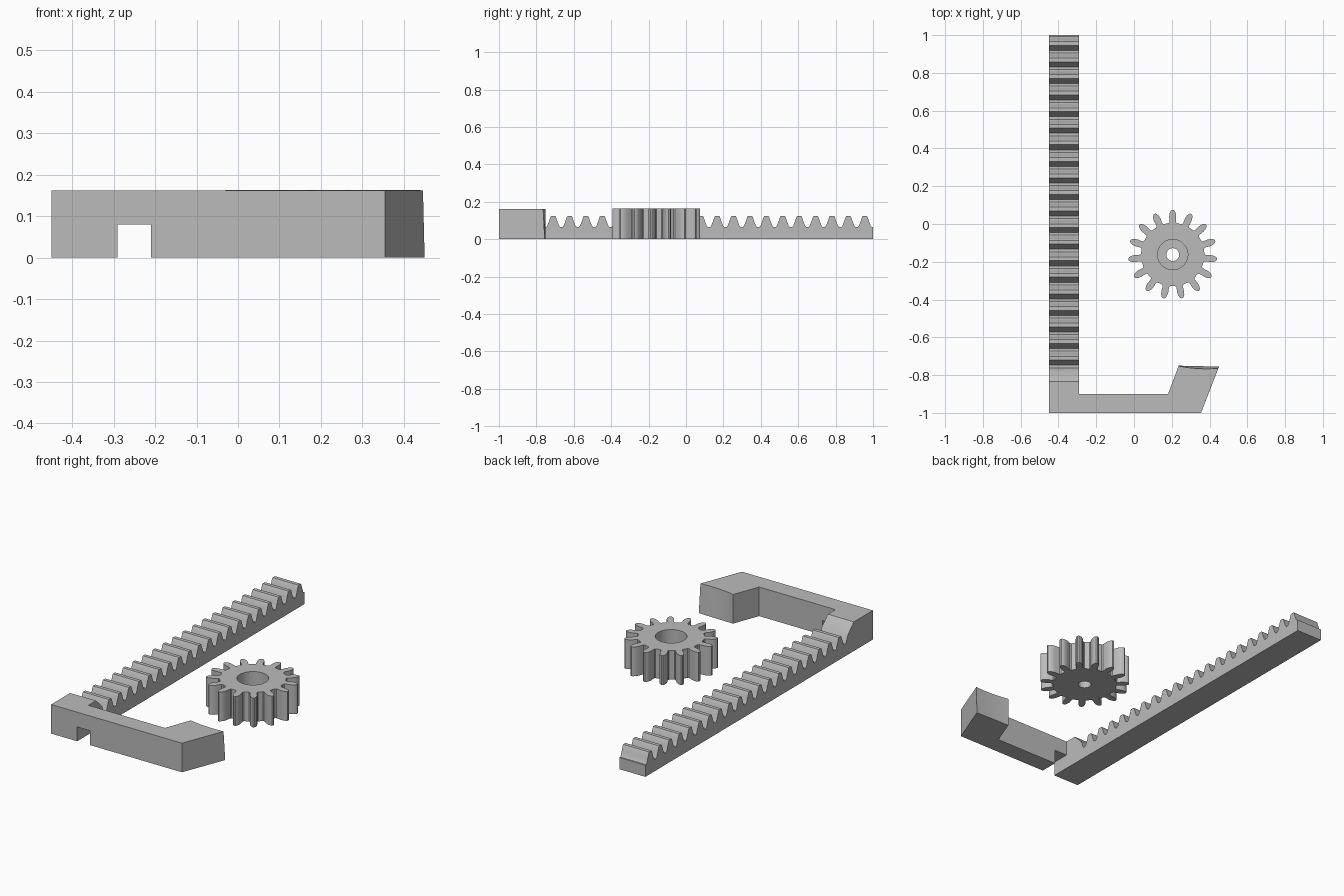
import bpy, bmesh
from math import sin, cos, pi, radians
from mathutils import Vector

cube = bpy.data.objects.get("Cube")
if cube:
    bpy.data.objects.remove(cube)

grey = bpy.data.materials.new("plain_grey")
grey.use_nodes = True
grey.diffuse_color = (0.5, 0.5, 0.5, 1)
grey.node_tree.nodes["Principled BSDF"].inputs["Base Color"].default_value = (0.5, 0.5, 0.5, 1)

HEIGHT = 0.162
PITCH = 0.0877


def prism(name, start, end):
    """Solid between two matching outlines of 3D points."""
    bm = bmesh.new()
    a = [bm.verts.new(p) for p in start]
    b = [bm.verts.new(p) for p in end]
    bm.faces.new(a)
    bm.faces.new(b)
    for i in range(len(a)):
        j = (i + 1) % len(a)
        bm.faces.new((a[i], a[j], b[j], b[i]))
    bmesh.ops.recalc_face_normals(bm, faces=bm.faces)
    mesh = bpy.data.meshes.new(name)
    bm.to_mesh(mesh)
    bm.free()
    obj = bpy.data.objects.new(name, mesh)
    bpy.context.collection.objects.link(obj)
    mesh.materials.append(grey)
    return obj


def circle(centre, radius, z, sides=64):
    return [(centre.x + radius * cos(2 * pi * i / sides),
             centre.y + radius * sin(2 * pi * i / sides), z) for i in range(sides)]


def activate(obj):
    bpy.ops.object.select_all(action='DESELECT')
    obj.select_set(True)
    bpy.context.view_layer.objects.active = obj


def cut(obj, cutter):
    activate(obj)
    mod = obj.modifiers.new("cut", 'BOOLEAN')
    mod.operation = 'DIFFERENCE'
    mod.solver = 'EXACT'
    mod.object = cutter
    bpy.ops.object.modifier_apply(modifier=mod.name)
    bpy.data.objects.remove(cutter)


# Toothed rack with the raised end block, as a side profile
half_tooth = [(0.037, 0.065), (0.032, 0.071), (0.023, 0.094), (0.014, 0.120), (0.010, 0.125)]
profile = [(1, 0), (1, 0.065)]
for k in range(20):
    y = 0.956 - k * PITCH
    profile += [(y + d, z) for d, z in half_tooth]
    profile += [(y - d, z) for d, z in reversed(half_tooth)]
profile += [(-0.762, 0.065), (-0.78, 0.11), (-0.833, HEIGHT), (-1, HEIGHT), (-1, 0)]
rack = prism("rack", [(-0.45, y, z) for y, z in profile], [(-0.29, y, z) for y, z in profile])

# Side arm with a slanted hook whose tip is slightly hollow at the top
base = [(0.18, -0.9), (-0.29, -0.9), (-0.29, -1), (0.355, -1)]
steps = 12
low_tip, high_tip = [], []
for i in range(steps + 1):
    t = i / steps
    low_tip.append((0.45 - 0.213 * t, -0.755 + 0.005 * t, 0))
    high_tip.append((0.446 - 0.21 * t, -0.764 + 0.012 * t - 0.03 * t * (1 - t), HEIGHT))
arm = prism("hook_arm", [(x, y, 0) for x, y in base] + low_tip,
            [(x, y, HEIGHT) for x, y in base] + high_tip)
notch = [(-0.3, -0.1), (-0.21, -0.1), (-0.21, 0.08), (-0.3, 0.08)]
cut(arm, prism("notch_cutter", [(x, -1.1, z) for x, z in notch], [(x, -0.8, z) for x, z in notch]))

# Pinion gear with a wide blind bore and a small through hole
centre = Vector((0.205, -0.162))
teeth = 15
half_gear = [(-7.5, 0.168), (-5.8, 0.173), (-5.4, 0.185), (-5.3, 0.203), (-4.2, 0.219), (-2.6, 0.231), (-1, 0.236)]
flanks = half_gear + [(-a, r) for a, r in reversed(half_gear)]
outline = []
for k in range(teeth):
    for a, r in flanks:
        t = radians(90 + k * 360 / teeth + a)
        outline.append((centre.x + r * cos(t), centre.y + r * sin(t)))
gear = prism("pinion_gear", [(x, y, 0) for x, y in outline], [(x, y, HEIGHT + 0.001) for x, y in outline])
for radius, floor in ((0.08, 0.05), (0.034, -0.1)):
    cut(gear, prism("bore_cutter", circle(centre, radius, floor), circle(centre, radius, 0.3)))

for obj in (rack, arm, gear):
    activate(obj)
    bpy.ops.object.shade_smooth_by_angle(angle=radians(28))
